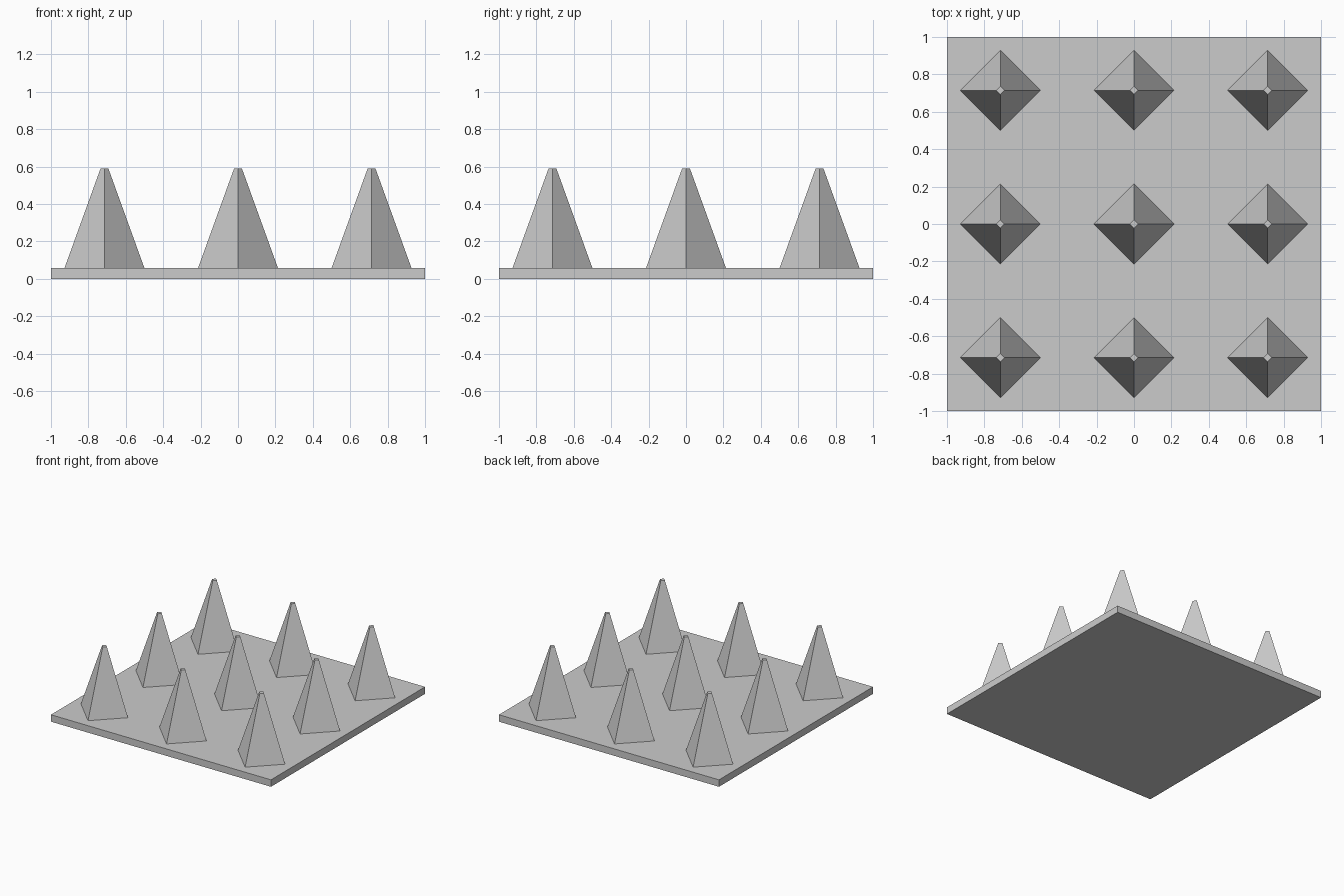
import bpy

if "Cube" in bpy.data.objects:
    bpy.data.objects.remove(bpy.data.objects["Cube"])

PLATE_H = 0.057
TOP_Z = 0.589
SPACING = 0.714

# Square base plate
bpy.ops.mesh.primitive_cube_add(size=1, location=(0, 0, PLATE_H / 2))
plate = bpy.context.object
plate.name = "base_plate"
plate.scale = (2, 2, PLATE_H)
bpy.ops.object.transform_apply(location=False, rotation=False, scale=True)

# 3 x 3 grid of blunt four-sided spikes, corners on the axes
for row in (-1, 0, 1):
    for col in (-1, 0, 1):
        bpy.ops.mesh.primitive_cone_add(
            vertices=4, radius1=0.214, radius2=0.0214, depth=TOP_Z - PLATE_H,
            location=(col * SPACING, row * SPACING, (TOP_Z + PLATE_H) / 2))
        bpy.context.object.name = f"spike_{row + 2}_{col + 2}"
